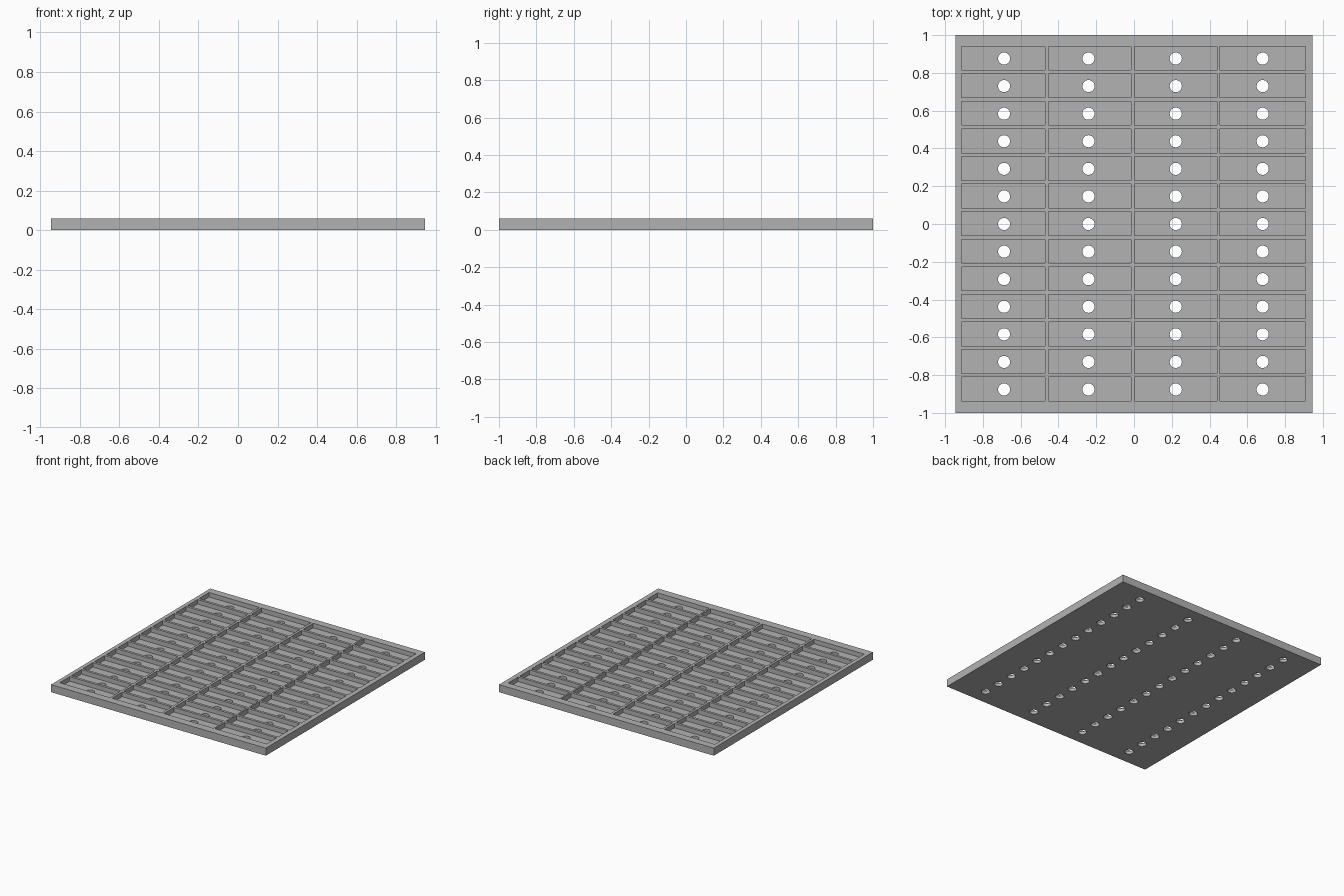
import bpy, bmesh
from mathutils import Matrix

old = bpy.data.objects.get("Cube")
if old:
    bpy.data.objects.remove(old, do_unlink=True)

HEIGHT, FLOOR = 0.06, 0.024
ROWS, PITCH, POCKET_DEPTH = 13, 0.146, 0.126
POCKETS_X = [(-0.913, -0.47), (-0.452, -0.016), (0.003, 0.44), (0.452, 0.907)]
HOLES_X = [-0.688, -0.241, 0.221, 0.681]
HOLE_RADIUS = 0.032

grey = bpy.data.materials.new("plain grey")
grey.use_nodes = True
colour = (0.45, 0.45, 0.45, 1)
grey.diffuse_color = colour
grey.node_tree.nodes["Principled BSDF"].inputs["Base Color"].default_value = colour


def add_box(bm, x0, x1, y0, y1, z0, z1):
    centre = ((x0 + x1) / 2, (y0 + y1) / 2, (z0 + z1) / 2)
    size = (x1 - x0, y1 - y0, z1 - z0, 1)
    bmesh.ops.create_cube(bm, size=1, matrix=Matrix.Translation(centre) @ Matrix.Diagonal(size))


def make_object(name, bm):
    mesh = bpy.data.meshes.new(name)
    bm.to_mesh(mesh)
    bm.free()
    mesh.materials.append(grey)
    obj = bpy.data.objects.new(name, mesh)
    bpy.context.collection.objects.link(obj)
    return obj


# Solid slab
bm = bmesh.new()
add_box(bm, -0.945, 0.945, -1, 1, 0, HEIGHT)
tray = make_object("sorting_tray", bm)

# Pocket and drain hole cutters, one per compartment
pockets, holes = bmesh.new(), bmesh.new()
for row in range(ROWS):
    y = (row - (ROWS - 1) / 2) * PITCH
    for (x0, x1), hole_x in zip(POCKETS_X, HOLES_X):
        add_box(pockets, x0, x1, y - POCKET_DEPTH / 2 + 0.002, y + POCKET_DEPTH / 2 + 0.002,
                FLOOR, HEIGHT + 0.05)
        bmesh.ops.create_cone(holes, cap_ends=True, segments=32, radius1=HOLE_RADIUS,
                              radius2=HOLE_RADIUS, depth=0.4,
                              matrix=Matrix.Translation((hole_x, y, 0)))
cutters = [make_object("pocket_cutter", pockets), make_object("hole_cutter", holes)]

# Cut the pockets first, then the holes through the floor
for cutter in cutters:
    cutter.hide_render = True
    mod = tray.modifiers.new(cutter.name, "BOOLEAN")
    mod.operation, mod.solver, mod.object = "DIFFERENCE", "EXACT", cutter

# Bake the cuts and remove the helpers
result = bpy.data.meshes.new_from_object(
    tray.evaluated_get(bpy.context.evaluated_depsgraph_get()))
tray.modifiers.clear()
tray.data = result
for cutter in cutters:
    bpy.data.objects.remove(cutter, do_unlink=True)

# Smooth hole walls, crisp edges
bpy.ops.object.select_all(action="DESELECT")
tray.select_set(True)
bpy.context.view_layer.objects.active = tray
bpy.ops.object.shade_smooth_by_angle()
